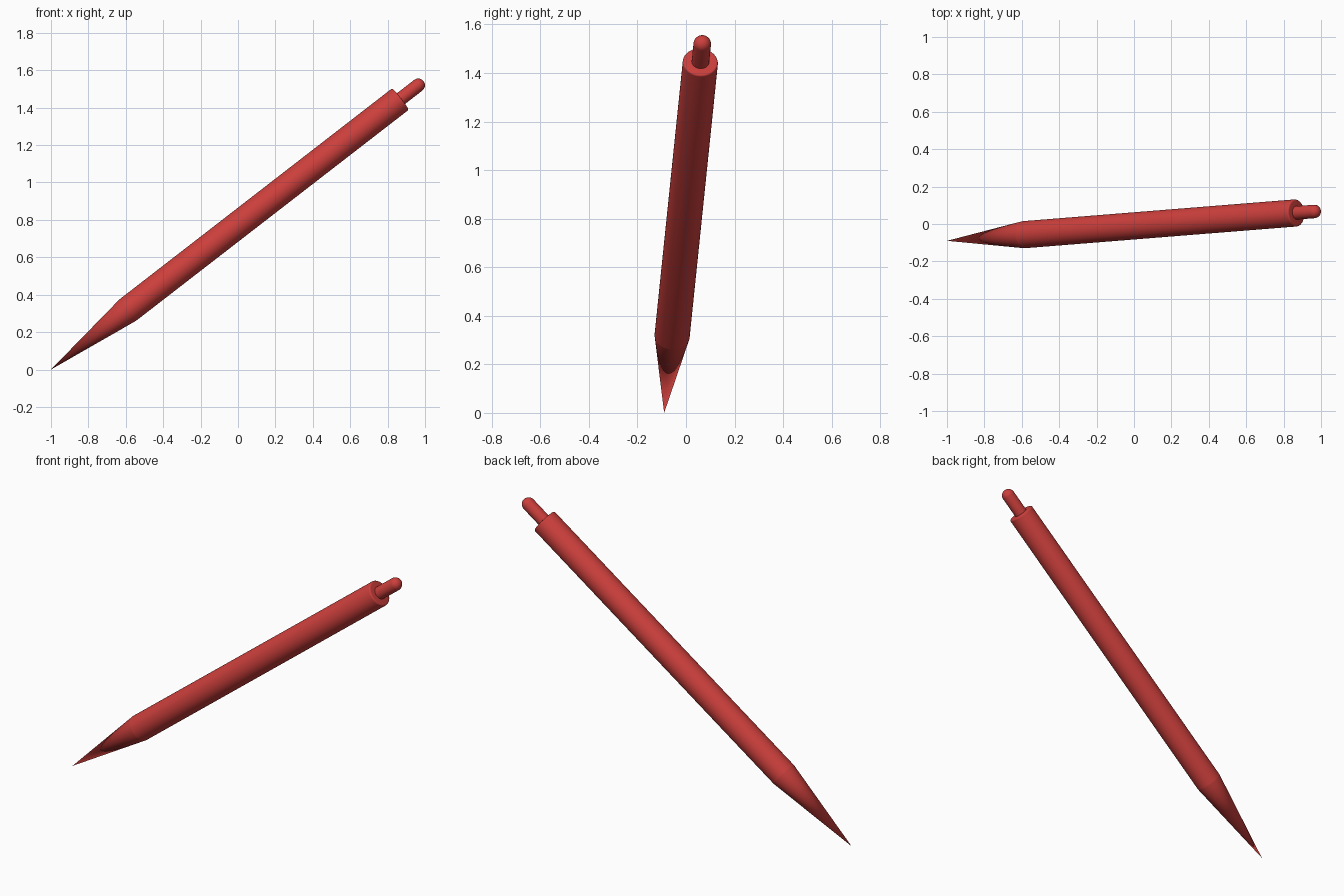
import bpy, bmesh, math
from mathutils import Vector

if "Cube" in bpy.data.objects:
    bpy.data.objects.remove(bpy.data.objects["Cube"])

TIP = Vector((-1.0, -0.09, 0.0))
AXIS = Vector((1.964, 0.157, 1.52))
ROT = AXIS.to_track_quat('Z', 'Y')
R, R_BUTTON = 0.0725, 0.036
S_CONE, S_END, S_CAP = 0.521, 2.368, 2.488   # distances along the pen axis

red = bpy.data.materials.new("red_plastic")
red.diffuse_color = (0.6, 0.05, 0.045, 1)
red.use_nodes = True
red.node_tree.nodes["Principled BSDF"].inputs["Base Color"].default_value = red.diffuse_color


def lathe(name, profile, steps=64):
    """Revolve (radius, distance) points around the pen axis."""
    bm = bmesh.new()
    verts = [bm.verts.new((r, 0, s)) for r, s in profile]
    edges = [bm.edges.new(pair) for pair in zip(verts, verts[1:])]
    bmesh.ops.spin(bm, geom=verts + edges, cent=(0, 0, 0), axis=(0, 0, 1),
                   angle=math.tau, steps=steps)
    bmesh.ops.remove_doubles(bm, verts=bm.verts, dist=1e-5)
    bmesh.ops.recalc_face_normals(bm, faces=bm.faces)
    mesh = bpy.data.meshes.new(name)
    bm.to_mesh(mesh)
    bm.free()
    mesh.materials.append(red)
    obj = bpy.data.objects.new(name, mesh)
    bpy.context.collection.objects.link(obj)
    obj.rotation_euler = ROT.to_euler()
    obj.location = TIP
    bpy.ops.object.select_all(action='DESELECT')
    obj.select_set(True)
    bpy.context.view_layer.objects.active = obj
    bpy.ops.object.shade_smooth_by_angle(angle=math.radians(40))
    return obj


def arc(r_center, s_center, radius, n):
    """Quarter round from the side to the end face."""
    return [(r_center + radius * math.cos(a), s_center + radius * math.sin(a))
            for a in (math.pi / 2 * i / n for i in range(n + 1))]


# Writing point
lathe("tip_cone", [(0, 0), (R, S_CONE)])

# Barrel with a softened rim and flat end
F = 0.008
lathe("barrel", [(R, S_CONE)] + arc(R - F, S_END - F, F, 4) + [(R_BUTTON * 0.9, S_END)])

# Push button with a domed end
lathe("push_button", [(R_BUTTON, S_END - 0.01)] + arc(0, S_CAP, R_BUTTON, 10), 40)
